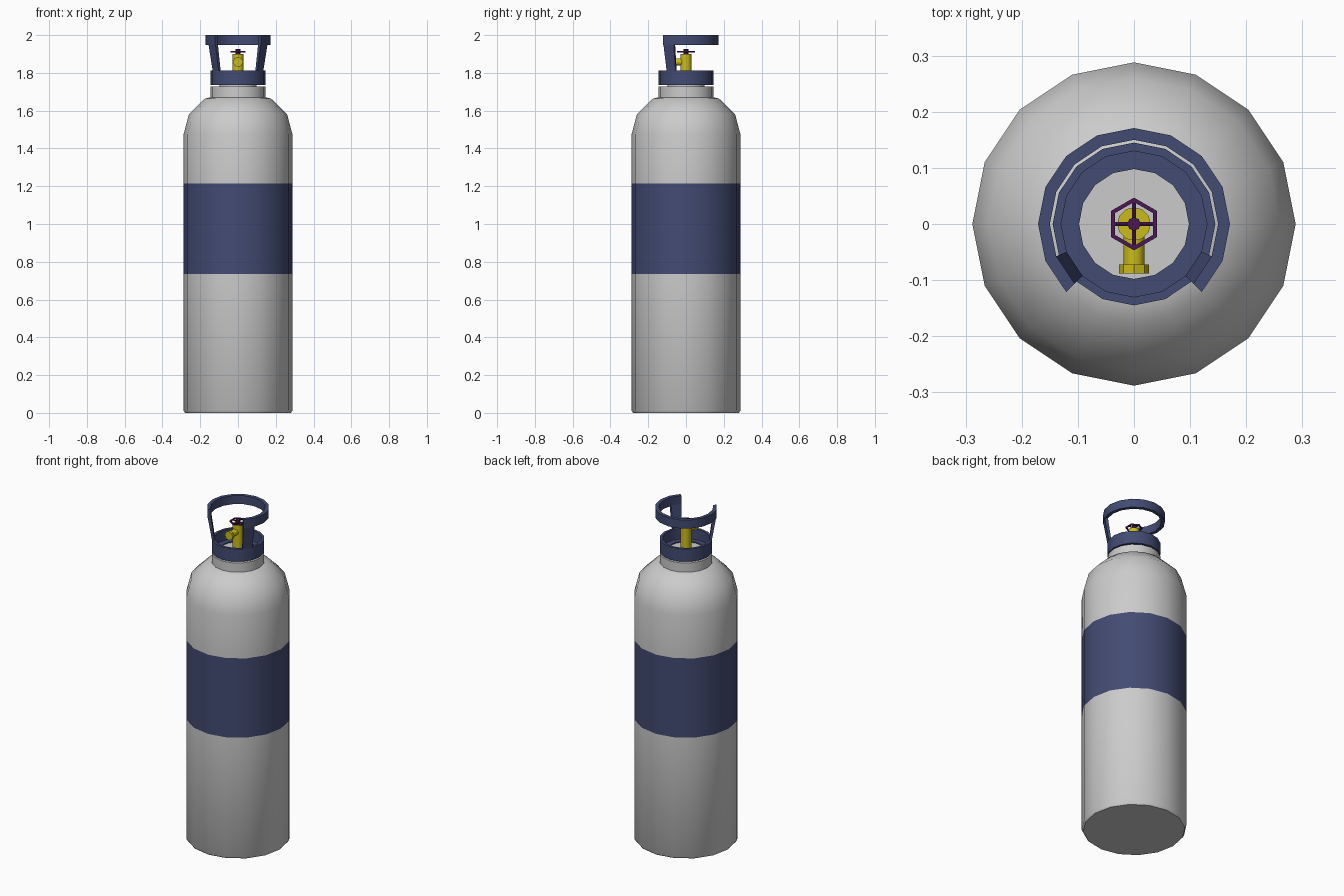
import bpy, bmesh, math
from mathutils import Matrix, Vector

if "Cube" in bpy.data.objects:
    bpy.data.objects.remove(bpy.data.objects["Cube"])


def material(name, rgb):
    m = bpy.data.materials.new(name)
    m.diffuse_color = (*rgb, 1)
    m.use_nodes = True
    m.node_tree.nodes["Principled BSDF"].inputs["Base Color"].default_value = m.diffuse_color
    return m


BLUE = material("blue_paint", (0.055, 0.07, 0.17))
BRASS = material("brass", (0.60, 0.50, 0.01))
PURPLE = material("purple_paint", (0.07, 0.008, 0.09))


def finish(bm, name, mat=None, smooth=True):
    me = bpy.data.meshes.new(name)
    bm.to_mesh(me)
    bm.free()
    ob = bpy.data.objects.new(name, me)
    bpy.context.collection.objects.link(ob)
    if mat:
        me.materials.append(mat)
    if smooth:
        bpy.ops.object.select_all(action='DESELECT')
        ob.select_set(True)
        bpy.context.view_layer.objects.active = ob
        bpy.ops.object.shade_smooth_by_angle(angle=math.radians(35))
    return ob


def lathe(name, profile, mat=None, sides=16, start=0, steps=None, closed=False, smooth=True):
    """Revolve (radius, z) points around z; a partial turn gets end caps."""
    bm = bmesh.new()
    full = steps is None
    steps = steps or sides
    rings = []
    for i in range(steps if full else steps + 1):
        a = math.radians(start) + 2 * math.pi * i / sides
        rings.append([bm.verts.new((r * math.cos(a), r * math.sin(a), z)) for r, z in profile])
    n = len(profile)
    for i in range(steps):
        p, q = rings[i], rings[(i + 1) % len(rings)]
        for j in range(n if closed else n - 1):
            k = (j + 1) % n
            bm.faces.new((p[j], q[j], q[k], p[k]))
    if not full:
        bm.faces.new(rings[0])
        bm.faces.new(rings[-1][::-1])
    bmesh.ops.remove_doubles(bm, verts=bm.verts, dist=1e-5)
    return finish(bm, name, mat, smooth)


def rod(name, a, b, radius, mat, sides=12, smooth=True):
    """Capped cylinder between two points."""
    a, b = Vector(a), Vector(b)
    rot = (b - a).to_track_quat('Z', 'Y').to_matrix().to_4x4()
    bm = bmesh.new()
    bmesh.ops.create_cone(bm, cap_ends=True, segments=sides, radius1=radius, radius2=radius,
                          depth=(b - a).length, matrix=Matrix.Translation((a + b) / 2) @ rot)
    return finish(bm, name, mat, smooth)


# Tank body: lower shell, painted band, shoulder and neck
lathe("lower_body", [(0, 0), (0.28, 0), (0.288, 0.012), (0.288, 0.735)])
lathe("painted_band", [(0.288, 0.735), (0.288, 1.215)], BLUE)
lathe("upper_body", [(0.288, 1.215), (0.288, 1.475), (0.26, 1.581), (0.175, 1.664), (0.14, 1.672)])
lathe("neck", [(0.145, 1.66), (0.145, 1.727), (0.098, 1.727), (0.098, 1.742), (0, 1.742)])

# Collar cup on the neck
lathe("collar", [(0.098, 1.735), (0.145, 1.735), (0.145, 1.812), (0.13, 1.812),
                 (0.13, 1.748), (0.098, 1.748)], BLUE, closed=True)

# Open handle ring, gap facing the front
lathe("handle_ring", [(0.15, 1.948), (0.171, 1.948), (0.171, 2.0), (0.15, 2.0)], BLUE,
      start=-45, steps=12, closed=True)

# Flared posts joining collar and handle ring
for side, start in (("right", -45), ("left", 202.5)):
    lathe(side + "_handle_post", [(0.13, 1.81), (0.145, 1.81), (0.169, 1.95), (0.15, 1.95)], BLUE,
          start=start, steps=1, closed=True, smooth=False)

# Valve with front outlet
rod("valve_stem", (0, 0, 1.74), (0, 0, 1.9), 0.03, BRASS)
rod("valve_outlet", (0, 0, 1.858), (0, -0.075, 1.858), 0.019, BRASS)
rod("outlet_collar", (0, -0.072, 1.858), (0, -0.088, 1.858), 0.027, BRASS, sides=8)

# Hexagonal hand wheel: rim, hub and spokes
Z = 1.912
lathe("wheel_rim", [(0.039, Z - 0.004), (0.047, Z - 0.004), (0.047, Z + 0.004), (0.039, Z + 0.004)],
      PURPLE, sides=6, start=30, closed=True, smooth=False)
rod("wheel_hub", (0, 0, 1.895), (0, 0, 1.926), 0.012, PURPLE, sides=8)
rod("wheel_spoke_x", (-0.038, 0, Z), (0.038, 0, Z), 0.004, PURPLE, sides=6)
rod("wheel_spoke_y", (0, -0.043, Z), (0, 0.043, Z), 0.004, PURPLE, sides=6)
